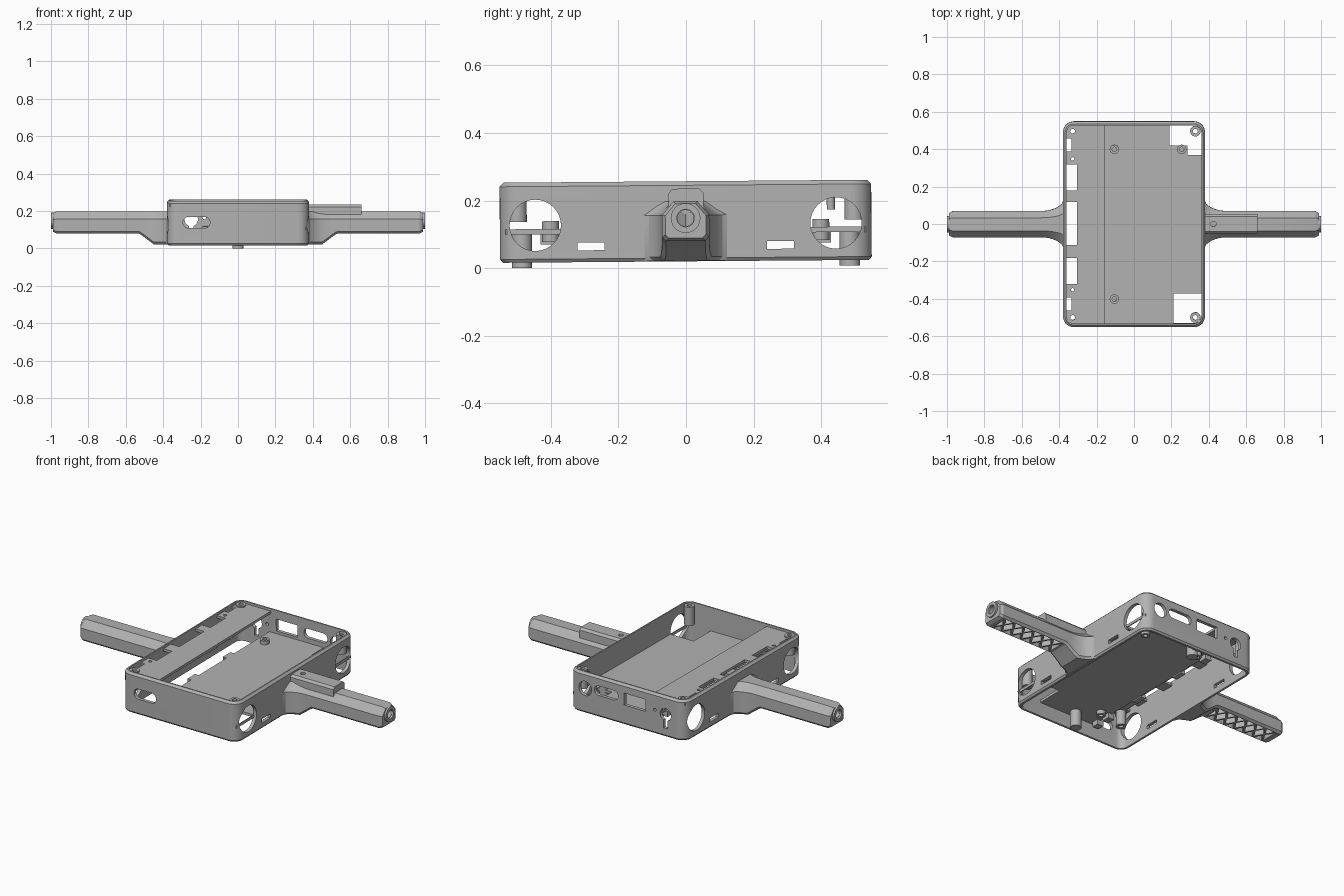
import bpy, bmesh, math
from mathutils import Matrix, Vector

if "Cube" in bpy.data.objects:
    bpy.data.objects.remove(bpy.data.objects["Cube"])

grey = bpy.data.materials.new("plain grey")
grey.use_nodes = True
grey.diffuse_color = (0.45, 0.45, 0.45, 1)
grey.node_tree.nodes["Principled BSDF"].inputs["Base Color"].default_value = (0.45, 0.45, 0.45, 1)
parts = []


def make(name, bm, keep=True):
    bmesh.ops.recalc_face_normals(bm, faces=bm.faces)
    mesh = bpy.data.meshes.new(name)
    bm.to_mesh(mesh)
    bm.free()
    ob = bpy.data.objects.new(name, mesh)
    bpy.context.collection.objects.link(ob)
    mesh.materials.append(grey)
    if keep:
        parts.append(ob)
    return ob


def loft(name, rings, closed=False, keep=True):
    """Skin a list of point rings; closed joins the last ring to the first."""
    bm = bmesh.new()
    vs = [[bm.verts.new(p) for p in r] for r in rings]
    n = len(vs[0])
    pairs = list(zip(vs, vs[1:])) + ([(vs[-1], vs[0])] if closed else [])
    for a, b in pairs:
        for i in range(n):
            j = (i + 1) % n
            bm.faces.new((a[i], a[j], b[j], b[i]))
    if not closed:
        bm.faces.new(vs[0])
        bm.faces.new(vs[-1])
    return make(name, bm, keep)


def box(name, x, y, z, keep=True, turn=0):
    """Box from (min, max) ranges, turned about its own vertical axis."""
    bm = bmesh.new()
    size = [r[1] - r[0] for r in (x, y, z)]
    mid = Vector([(r[0] + r[1]) / 2 for r in (x, y, z)])
    m = Matrix.Translation(mid) @ Matrix.Rotation(turn, 4, "Z") @ Matrix.Diagonal((*size, 1))
    bmesh.ops.create_cube(bm, size=1, matrix=m)
    return make(name, bm, keep)


def rod(name, centre, r, length, axis="Z", keep=True):
    bm = bmesh.new()
    turn = {"X": Matrix.Rotation(math.pi / 2, 4, "Y"),
            "Y": Matrix.Rotation(math.pi / 2, 4, "X"), "Z": Matrix()}[axis]
    bmesh.ops.create_cone(bm, cap_ends=True, segments=32, radius1=r, radius2=r, depth=length,
                          matrix=Matrix.Translation(centre) @ turn)
    return make(name, bm, keep)


def tube(name, x, y, z0, z1, r, hole):
    rings = []
    for rad, z in ((r, z0), (r, z1), (hole, z1), (hole, z0)):
        rings.append([(x + rad * math.cos(t * math.tau / 24), y + rad * math.sin(t * math.tau / 24), z)
                      for t in range(24)])
    return loft(name, rings, closed=True)


def cut(ob, *cutters):
    for c in cutters:
        m = ob.modifiers.new("cut", "BOOLEAN")
        m.operation, m.solver, m.object = "DIFFERENCE", "EXACT", c
        bpy.context.view_layer.objects.active = ob
        bpy.ops.object.modifier_apply(modifier=m.name)
        bpy.data.objects.remove(c)


def rounded(hx, hy, r, z):
    pts = []
    for k, (sx, sy) in enumerate(((1, 1), (-1, 1), (-1, -1), (1, -1))):
        for i in range(9):
            a = (k + i / 8) * math.pi / 2
            pts.append((sx * (hx - r) + r * math.cos(a), sy * (hy - r) + r * math.sin(a), z))
    return pts


# Case walls: rounded rectangular ring with softened rims
frame = loft("case_walls", [rounded(0.372, 0.542, 0.052, 0.02), rounded(0.38, 0.55, 0.06, 0.03),
                            rounded(0.38, 0.55, 0.06, 0.245), rounded(0.368, 0.538, 0.048, 0.257),
                            rounded(0.36, 0.53, 0.04, 0.257), rounded(0.36, 0.53, 0.04, 0.02)], closed=True)

# Round ports and vents in both side walls
for sx in (1, -1):
    for sy in (1, -1):
        cut(frame, rod("cutter", (sx * 0.37, sy * 0.445, 0.13), 0.076, 0.12, "X", False),
            box("cutter", (sx * 0.37 - 0.05, sx * 0.37 + 0.05),
                (sy * 0.28 - 0.04, sy * 0.28 + 0.04), (0.055, 0.078), False))


def slot(x0, x1, z, r, y):
    return (box("cutter", (x0 + r, x1 - r), (y - 0.05, y + 0.05), (z - r, z + r), False),
            rod("cutter", (x0 + r, y, z), r * 1.001, 0.1, "Y", False),
            rod("cutter", (x1 - r, y, z), r * 1.001, 0.1, "Y", False))


# Front slot, then ports, window and keyhole in the back wall
cut(frame, *slot(-0.295, -0.15, 0.143, 0.03, -0.54))
cut(frame, *slot(0.06, 0.215, 0.175, 0.028, 0.54))
cut(frame, rod("cutter", (0.275, 0.54, 0.165), 0.042, 0.1, "Y", False),
    box("cutter", (-0.12, 0.02), (0.49, 0.59), (0.135, 0.205), False),
    rod("cutter", (-0.18, 0.54, 0.16), 0.009, 0.1, "Y", False),
    rod("cutter", (-0.25, 0.54, 0.15), 0.036, 0.1, "Y", False),
    box("cutter", (-0.263, -0.237), (0.49, 0.59), (0.07, 0.14), False))

# Upper shelf along the right wall, with openings beside the wall
shelf = box("upper_shelf", (-0.365, -0.155), (-0.533, 0.533), (0.228, 0.243))
cut(shelf, box("cutter", (-0.36, -0.305), (-0.11, 0.12), (0.2, 0.3), False))
for s in (1, -1):
    span = sorted((s * 0.18, s * 0.32))
    narrow = sorted((s * 0.39, s * 0.46))
    cut(shelf, box("cutter", (-0.36, -0.305), span, (0.2, 0.3), False),
        box("cutter", (-0.36, -0.335), narrow, (0.2, 0.3), False),
        rod("cutter", (-0.328, s * 0.35, 0.23), 0.009, 0.1, "Z", False),
        rod("cutter", (-0.333, s * 0.495, 0.23), 0.02, 0.1, "Z", False))
rod("shelf_peg", (-0.25, 0.43, 0.2), 0.012, 0.06)

# Lower plate with open corners on the left side
plate = box("lower_plate", (-0.165, 0.365), (-0.533, 0.533), (0.103, 0.119))
cut(plate, box("cutter", (0.21, 0.36), (-0.53, -0.37), (0, 0.2), False),
    box("cutter", (0.19, 0.36), (0.42, 0.53), (0, 0.2), False),
    box("cutter", (0.285, 0.36), (0.37, 0.45), (0, 0.2), False))
for x, y in ((-0.105, 0.4), (-0.105, -0.4), (0.255, 0.4)):
    tube("plate_boss", x, y, 0.08, 0.142, 0.025, 0.012)
for s in (1, -1):
    rod("foot_post", (0, s * 0.485, 0.056), 0.03, 0.104)
    box("plate_clip", (-0.18, -0.14), sorted((s * 0.47, s * 0.51)), (0.073, 0.105))
    box("plate_clip", (-0.18, -0.14), sorted((s * 0.38, s * 0.43)), (0.073, 0.105))
    box("plate_tab", (-0.19, -0.16), sorted((s * 0.13, s * 0.2)), (0.095, 0.119))
    # Corner screw posts
    for sx in (1, -1):
        tube("corner_post", sx * 0.328, s * 0.498, 0.14, 0.25, 0.028, 0.013)


def section(x, w, bottom, side, k=1.0):
    top = 0.035 + 0.45 * (w - 0.07)
    half = [(top, 0.198), (w, 0.157), (w, bottom + 0.012), (w - 0.012, bottom)]
    pts = half + [(-y, z) for y, z in reversed(half)]
    return [(side * x, y * k, 0.145 + (z - 0.145) * k) for y, z in pts]


# Handles: flared at the case, hollow below with zigzag ribs
for side, label in ((1, "left"), (-1, "right")):
    rings = []
    for i in range(11):
        x = 0.37 + 0.016 * i
        u = min(1, i / 8)
        w = 0.07 + 0.075 * (1 - math.sqrt(1 - (1 - u) ** 2))
        rings.append(section(x, w, min(0.08, max(0.022, 0.022 + (x - 0.45) * 0.75)), side))
    rings += [section(0.97, 0.07, 0.08, side), section(0.988, 0.07, 0.08, side, 0.86)]
    handle = loft(label + "_handle", rings)
    cut(handle, box("cutter", sorted((side * 0.545, side * 0.945)), (-0.056, 0.056), (0.0, 0.16), False),
        rod("cutter", (side * 0.97, 0, 0.148), 0.024, 0.1, "X", False))
    for i in range(6):
        mid = side * (0.578 + i * 0.0667)
        for turn in (1, -1):
            box(label + "_handle_rib", (mid - 0.064, mid + 0.064), (-0.005, 0.005), (0.082, 0.165),
                turn=turn * 1.03)
    # End collar
    ring = []
    for r, x in ((0.044, 0.96), (0.044, 0.999), (0.026, 0.999), (0.026, 0.96)):
        ring.append([(side * x, r * math.cos(t * math.tau / 24), 0.148 + r * math.sin(t * math.tau / 24))
                     for t in range(24)])
    loft(label + "_end_collar", ring, closed=True)

# Raised block on the left handle, with chamfered top and a screw hole
outline = [(-0.05, 0.172), (-0.05, 0.222), (-0.038, 0.235), (0.042, 0.235), (0.054, 0.222), (0.054, 0.172)]
block = loft("handle_block", [[(x, y, z) for y, z in outline] for x in (0.372, 0.66)])
cut(block, rod("cutter", (0.425, 0.002, 0.23), 0.014, 0.06, "Z", False))

# Smooth curved surfaces, and give the whole body its slight forward lean
lean = Matrix.Translation((0, 0, 0)) @ Matrix.Rotation(0.008, 4, "X")
for ob in parts:
    ob.data.transform(lean)
bpy.ops.object.select_all(action="DESELECT")
for ob in parts:
    ob.select_set(True)
bpy.context.view_layer.objects.active = frame
bpy.ops.object.shade_smooth_by_angle(angle=math.radians(25))
